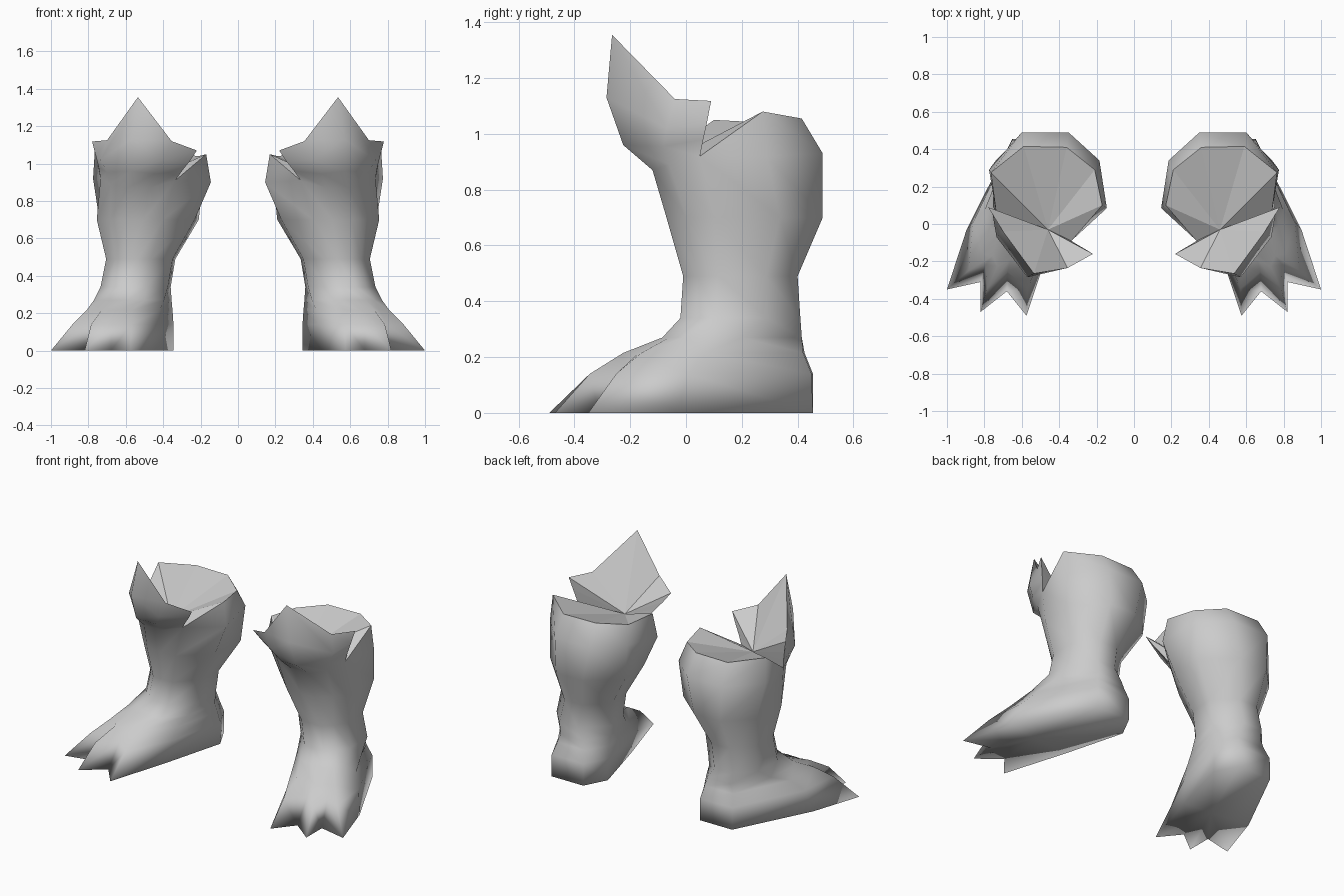
import bpy, bmesh

if "Cube" in bpy.data.objects:
    bpy.data.objects.remove(bpy.data.objects["Cube"])

grey = bpy.data.materials.new("grey_leather")
grey.diffuse_color = (0.6, 0.6, 0.6, 1)
grey.use_nodes = True
grey.node_tree.nodes["Principled BSDF"].inputs["Base Color"].default_value = grey.diffuse_color

# Cross-section, 10 points: heel pair, outer side, five front points, inner side pair
SECTION = [(-.3, 1), (.4, 1), (.95, .45), (1, -.4), (.74, -.74),
           (.45, -1), (.08, -1), (-.3, -1), (-.92, -.4), (-1, .42)]

# Foot outlines from the ground up, three toes at points 3, 5 and 7
FOOT = [
    (0.0, [(.42, .455), (.65, .455), (.895, -.03), (1, -.35), (.82, -.31),
           (.82, -.47), (.68, -.36), (.575, -.49), (.45, -.08), (.345, .31)]),
    (.14, [(.42, .455), (.65, .45), (.86, .01), (.885, -.25), (.795, -.22),
           (.785, -.345), (.675, -.255), (.57, -.345), (.43, -.06), (.345, .31)]),
    (.215, [(.43, .425), (.63, .42), (.80, .07), (.81, -.16), (.755, -.17),
            (.73, -.225), (.66, -.19), (.57, -.215), (.42, -.02), (.35, .29)]),
    (.27, [(.445, .415), (.61, .415), (.75, .20), (.77, -.01), (.73, -.06),
           (.68, -.085), (.59, -.085), (.50, -.075), (.395, .05), (.355, .27)]),
]
SOLE = (.67, -.1, .025)

# Leg rings: z, x range, y range
LEG = [(.34, .36, .735, -.02, .41), (.49, .335, .705, -.01, .40),
       (.70, .21, .755, -.07, .49)]

# Top of the leg, where the rim and the flap begin
COLLAR = [(.35, .49, .93), (.60, .49, .93), (.775, .29, .92), (.735, .05, .92),
          (.68, -.06, .89), (.59, -.12, .87), (.47, -.12, .87),
          (.335, -.09, .91), (.145, .085, .90), (.185, .34, .93)]

# Back rim, from inner side round the heel to outer side
RIM = [(.17, .10, 1.05), (.21, .29, 1.04), (.36, .41, 1.055),
       (.59, .415, 1.055), (.765, .275, 1.08)]

# Raised front flap, outer side to inner side, bottom row to tip row
FLAP = [
    [(.745, .062, .98), (.70, -.08, .955), (.575, -.225, .96), (.45, -.20, .945), (.30, -.112, .96)],
    [(.76, .075, 1.04), (.735, -.07, 1.02), (.57, -.285, 1.13), (.40, -.235, 1.02), (.26, -.135, 1.01)],
    [(.78, .09, 1.118), (.70, -.04, 1.125), (.535, -.265, 1.355), (.355, -.235, 1.12), (.22, -.16, 1.07)],
]
INSIDE = (.46, -.03, .92)


def build_boot(name, side):
    bm = bmesh.new()

    def row(points):
        return [bm.verts.new((side * x, y, z)) for x, y, z in points]

    def strip(low, high, closed=False):
        n = len(low)
        for i in range(n if closed else n - 1):
            j = (i + 1) % n
            bm.faces.new((low[i], low[j], high[j], high[i]))

    def fan(loop, point):
        centre = row([point])[0]
        return [bm.faces.new((loop[i - 1], loop[i], centre)) for i in range(len(loop))]

    # Foot and leg
    rows = [row([(x, y, z) for x, y in pts]) for z, pts in FOOT]
    for z, x0, x1, y0, y1 in LEG:
        rows.append(row([((x0 + x1) / 2 + u * (x1 - x0) / 2,
                          (y0 + y1) / 2 + v * (y1 - y0) / 2, z) for u, v in SECTION]))
    collar = row(COLLAR)
    rows.append(collar)
    for low, high in zip(rows, rows[1:]):
        strip(low, high, True)

    # Slightly arched sole
    fan(rows[0], SOLE)

    # Back rim, tapering into a notch at each end
    rim = row(RIM)
    strip([collar[i] for i in (8, 9, 0, 1, 2)], rim)
    bm.faces.new((collar[7], collar[8], rim[0]))
    bm.faces.new((collar[2], collar[3], rim[4]))

    # Front flap
    flap = [collar[3:8]] + [row(p) for p in FLAP]
    for low, high in zip(flap, flap[1:]):
        strip(low, high)

    # Lining, a flat-faced fan down to one point inside
    loop = rim + [r[0] for r in flap] + flap[-1][1:-1] + [r[-1] for r in reversed(flap)]
    lining = fan(loop, INSIDE)
    bmesh.ops.recalc_face_normals(bm, faces=bm.faces)

    # Smooth shell, sharp rim
    for f in bm.faces:
        f.smooth = True
    for f in lining:
        f.smooth = False
        for e in f.edges:
            e.smooth = False

    mesh = bpy.data.meshes.new(name)
    bm.to_mesh(mesh)
    bm.free()
    mesh.materials.append(grey)
    bpy.context.collection.objects.link(bpy.data.objects.new(name, mesh))


build_boot("left_boot", 1)
build_boot("right_boot", -1)
